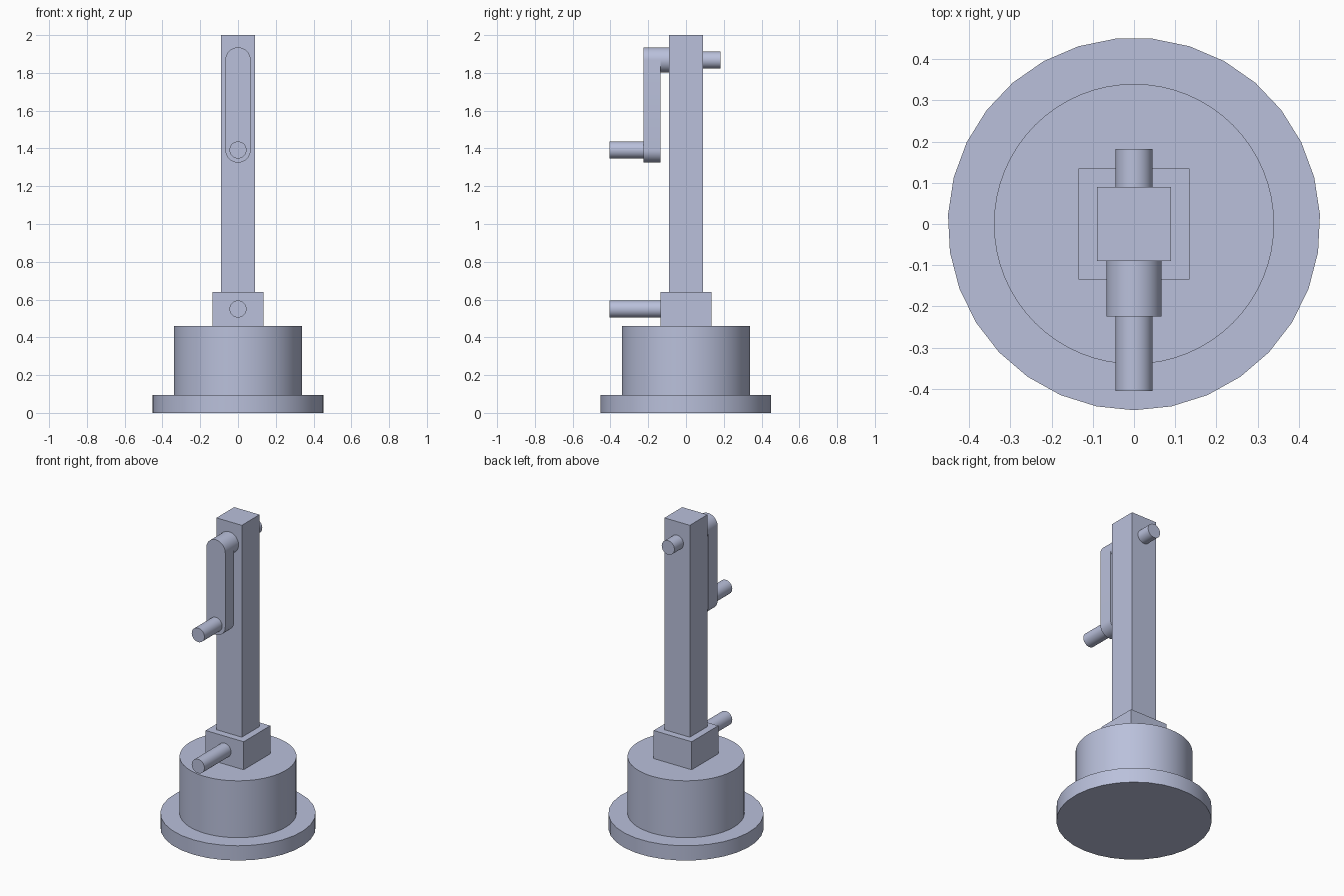
import bpy, bmesh
from math import pi, sin, cos, radians

old = bpy.data.objects.get("Cube")
if old:
    bpy.data.objects.remove(old, do_unlink=True)

paint = bpy.data.materials.new("pale blue grey")
paint.use_nodes = True
COLOUR = (0.49, 0.53, 0.71, 1)
paint.diffuse_color = COLOUR
paint.node_tree.nodes["Principled BSDF"].inputs["Base Color"].default_value = COLOUR


def prism(name, outline, to_3d, start, end, smooth=True):
    """Extrude a closed 2D outline between two depths."""
    bm = bmesh.new()
    rings = [[bm.verts.new(to_3d(a, b, d)) for a, b in outline] for d in (start, end)]
    bm.faces.new(rings[0])
    bm.faces.new(rings[1])
    n = len(outline)
    for i in range(n):
        j = (i + 1) % n
        bm.faces.new((rings[0][i], rings[0][j], rings[1][j], rings[1][i]))
    bmesh.ops.recalc_face_normals(bm, faces=bm.faces)
    mesh = bpy.data.meshes.new(name)
    bm.to_mesh(mesh)
    bm.free()
    mesh.materials.append(paint)
    obj = bpy.data.objects.new(name, mesh)
    bpy.context.collection.objects.link(obj)
    if smooth:
        bpy.ops.object.select_all(action="DESELECT")
        obj.select_set(True)
        bpy.context.view_layer.objects.active = obj
        bpy.ops.object.shade_smooth_by_angle(angle=radians(30))
    return obj


def upright(a, b, d):
    return (a, b, d)


def along_y(a, b, d):
    return (a, d, b)


def circle(radius, sides, height=0):
    return [(radius * sin(2 * pi * i / sides), height - radius * cos(2 * pi * i / sides))
            for i in range(sides)]


def square(half):
    return [(-half, -half), (half, -half), (half, half), (-half, half)]


def slot(radius, low, high, steps=24):
    """Upright outline with a round end at the bottom and the top."""
    arc = [pi * i / steps for i in range(steps + 1)]
    return ([(radius * cos(t), high + radius * sin(t)) for t in arc]
            + [(-radius * cos(t), low - radius * sin(t)) for t in arc])


PIVOT_Z, HANDLE_Z, PEG_Z = 1.868, 1.392, 0.55
ARM_R, ROD_R = 0.067, 0.045

# Round foot and drum
prism("base_plate", circle(0.452, 31), upright, 0, 0.095)
prism("drum", circle(0.34, 64), upright, 0.09, 0.46)

# Square socket and post
prism("post_socket", square(0.135), upright, 0.46, 0.64, smooth=False)
prism("post", square(0.09), upright, 0.64, 2, smooth=False)

# Crank: hub against the post, rounded arm, handle, and axle end at the back
prism("crank_hub", circle(ARM_R, 48, PIVOT_Z), along_y, -0.135, -0.09)
prism("crank_arm", slot(ARM_R, HANDLE_Z, PIVOT_Z), along_y, -0.225, -0.135)
prism("crank_handle", circle(ROD_R, 40, HANDLE_Z), along_y, -0.405, -0.225)
prism("axle_end", circle(ROD_R, 40, PIVOT_Z), along_y, 0.09, 0.182)

# Fixed peg on the socket
prism("lower_peg", circle(ROD_R, 40, PEG_Z), along_y, -0.405, -0.135)
